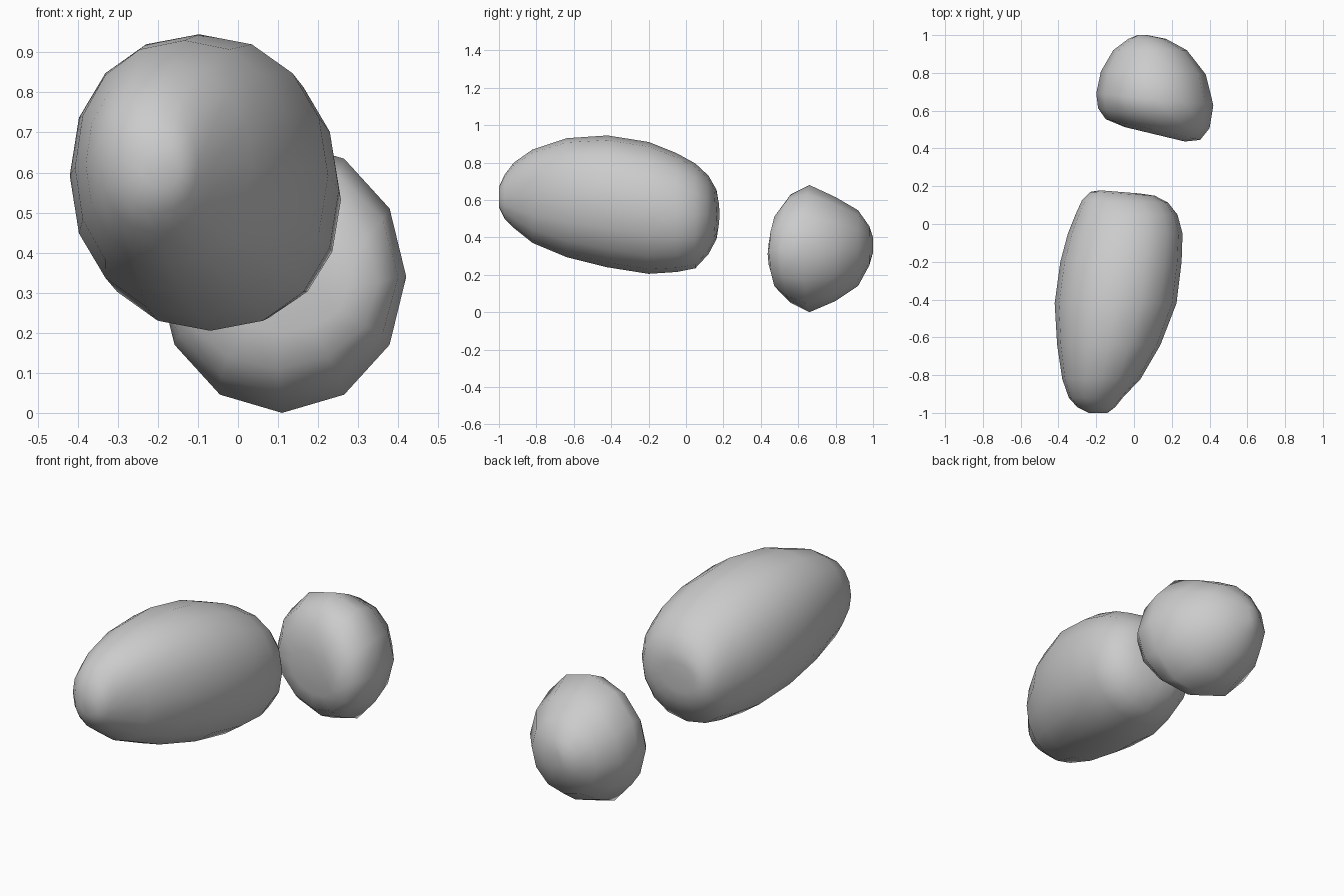
import bpy, bmesh
from math import cos, sin, pi, copysign


def power(v, e):
    return copysign(abs(v) ** e, v)


def loft(name, rings, sides, fullness):
    """Skin oval rings along y: (y, x min, x max, z min, z max, slant)."""
    bm = bmesh.new()
    loops = []
    e = 2 / fullness
    for y, x0, x1, z0, z1, slant in rings:
        loop = []
        for i in range(sides):
            a = 2 * pi * i / sides
            dx = (x1 - x0) / 2 * power(cos(a), e)
            dz = (z1 - z0) / 2 * power(sin(a), e)
            loop.append(bm.verts.new(((x0 + x1) / 2 + dx, y + slant * dx, (z0 + z1) / 2 + dz)))
        loops.append(loop)
    for a, b in zip(loops, loops[1:]):
        for i in range(sides):
            j = (i + 1) % sides
            bm.faces.new((a[i], a[j], b[j], b[i]))
    bm.faces.new(loops[0])
    bm.faces.new(loops[-1])
    bmesh.ops.recalc_face_normals(bm, faces=bm.faces[:])
    for f in bm.faces:
        f.smooth = True
    mesh = bpy.data.meshes.new(name)
    bm.to_mesh(mesh)
    bm.free()
    obj = bpy.data.objects.new(name, mesh)
    bpy.context.collection.objects.link(obj)
    return obj


# Long egg-shaped boulder, narrow at the front and blunt at the back
loft("long_boulder", [
    (-1.00, -0.24, -0.14, 0.56, 0.67, 0),
    (-0.97, -0.30, -0.10, 0.50, 0.735, 0),
    (-0.92, -0.345, -0.06, 0.45, 0.80, 0),
    (-0.82, -0.38, 0.035, 0.37, 0.87, 0),
    (-0.64, -0.407, 0.14, 0.295, 0.93, 0),
    (-0.42, -0.42, 0.225, 0.24, 0.945, 0),
    (-0.20, -0.39, 0.252, 0.205, 0.91, 0),
    (-0.05, -0.35, 0.257, 0.215, 0.85, 0),
    (0.05, -0.31, 0.23, 0.235, 0.795, 0),
    (0.12, -0.275, 0.18, 0.31, 0.73, -0.03),
    (0.16, -0.23, 0.11, 0.385, 0.66, -0.06),
    (0.17, -0.18, 0.03, 0.45, 0.60, -0.08),
], 16, 2.15)

# Small rounded boulder with a flattened, slanting front
loft("small_boulder", [
    (0.475, -0.05, 0.27, 0.20, 0.42, -0.24),
    (0.50, -0.15, 0.35, 0.11, 0.54, -0.22),
    (0.56, -0.19, 0.40, 0.05, 0.63, -0.18),
    (0.66, -0.20, 0.42, 0.00, 0.68, -0.10),
    (0.80, -0.175, 0.38, 0.06, 0.615, -0.03),
    (0.92, -0.11, 0.28, 0.14, 0.545, 0),
    (0.98, -0.03, 0.17, 0.25, 0.46, 0),
    (1.00, 0.02, 0.07, 0.32, 0.40, 0),
], 12, 2.0)
